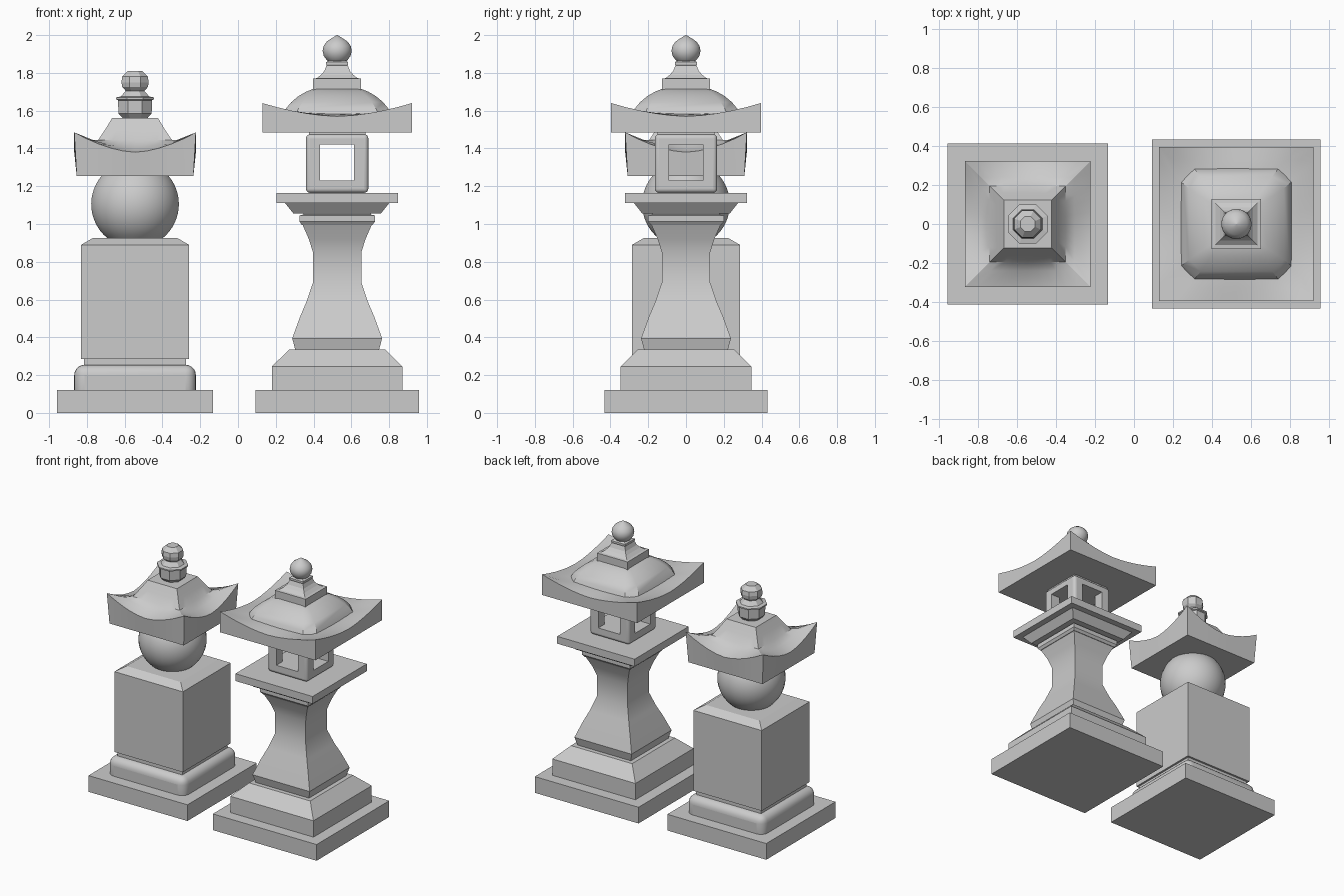
import bpy, bmesh
from math import pi, cos, sin, radians

if "Cube" in bpy.data.objects:
    bpy.data.objects.remove(bpy.data.objects["Cube"])

LX, RX = -0.545, 0.525   # axes of the two lanterns


def finish(name, verts, faces, x, smooth=None):
    me = bpy.data.meshes.new(name)
    me.from_pydata(verts, [], faces)
    bm = bmesh.new()
    bm.from_mesh(me)
    bmesh.ops.recalc_face_normals(bm, faces=bm.faces)
    bm.to_mesh(me)
    bm.free()
    ob = bpy.data.objects.new(name, me)
    bpy.context.collection.objects.link(ob)
    ob.location.x = x
    if smooth:
        bpy.ops.object.select_all(action='DESELECT')
        ob.select_set(True)
        bpy.context.view_layer.objects.active = ob
        bpy.ops.object.shade_smooth_by_angle(angle=radians(smooth))
    return ob


def skin(name, rings, x, smooth=None):
    """Bridge equal-length closed rings and cap both ends."""
    n = len(rings[0])
    verts = [p for r in rings for p in r]
    faces = [(k*n+i, k*n+(i+1) % n, (k+1)*n+(i+1) % n, (k+1)*n+i)
             for k in range(len(rings)-1) for i in range(n)]
    faces += [tuple(range(n)), tuple(range(len(verts)-n, len(verts)))]
    return finish(name, verts, faces, x, smooth)


def loft(name, x, profile, n=4, smooth=None):
    """n-sided stack with flats to the front; profile = (half width, z)."""
    rings = [[(h/cos(pi/n)*cos((2*i+1)*pi/n), h/cos(pi/n)*sin((2*i+1)*pi/n), z)
              for i in range(n)] for h, z in profile]
    return skin(name, rings, x, smooth)


def roof(name, x, levels, power=1.7, n=10):
    """Square roof; levels = (half width, z mid side, z corner)."""
    rings = []
    for h, zm, zc in levels:
        ring = []
        for s in range(4):
            c, d = cos(s*pi/2), sin(s*pi/2)
            for i in range(n):
                t = -1 + 2*i/n
                px, py = h*t, -h
                ring.append((px*c-py*d, px*d+py*c, zm+(zc-zm)*abs(t)**power))
        rings.append(ring)
    return skin(name, rings, x, 25)


def box(name, x, hx, hy, z0, z1, bevel=0):
    v = [(a, b, z) for z in (z0, z1) for a, b in
         ((-hx, -hy), (hx, -hy), (hx, hy), (-hx, hy))]
    f = [(0, 1, 2, 3), (4, 5, 6, 7)] + [(i, (i+1) % 4, (i+1) % 4+4, i+4) for i in range(4)]
    ob = finish(name, v, f, x, 35 if bevel else None)
    if bevel:
        m = ob.modifiers.new('bevel', 'BEVEL')
        m.width, m.segments = bevel, 5
    return ob


# --- left tower ---
loft('left_plinth', LX, [(.412, 0), (.412, .122)])
box('left_rounded_step', LX, .322, .322, .06, .255, .055)
loft('left_neck', LX, [(.27, .25), (.27, .29)])
loft('left_body', LX, [(.285, .285), (.285, .89), (.225, .925)])
R, C = .232, 1.105
angles = [-.89 + i*(.89+.70)/14 for i in range(15)]
loft('left_globe', LX, [(R*cos(a), C+R*sin(a)) for a in angles], 32, 40)
roof('left_roof', LX, [(.309, 1.255, 1.255), (.322, 1.38, 1.485), (.24, 1.405, 1.445),
                       (.195, 1.445, 1.445), (.158, 1.50, 1.50), (.122, 1.56, 1.56)])
loft('left_finial_bowl', LX, [(.065, 1.56), (.088, 1.585), (.09, 1.655), (.101, 1.66),
                              (.101, 1.67), (.075, 1.675), (.045, 1.71)], 8)
loft('left_finial_knob', LX, [(.035, 1.69), (.068, 1.725), (.072, 1.75), (.068, 1.78),
                              (.038, 1.81)], 8)

# --- right lantern: base and pillar ---
loft('right_plinth', RX, [(.432, 0), (.432, .122)])
loft('right_step', RX, [(.346, .122), (.346, .245), (.255, .335)])
loft('right_pillar', RX, [(.222, .335), (.238, .395), (.196, .51), (.162, .59), (.128, .69),
                          (.128, .85), (.15, .92), (.185, 1.0)], 4, 25)
loft('right_pillar_ring', RX, [(.187, .995), (.2, 1.013), (.2, 1.045), (.178, 1.05), (.178, 1.06)])
loft('right_shelf', RX, [(.232, 1.056), (.275, 1.11), (.322, 1.11), (.322, 1.165)])

# --- firebox, pierced both ways ---
fire = box('right_firebox', RX, .165, .165, 1.165, 1.475, .022)
for name, hx, hy in (('window_cutter_x', .3, .09), ('window_cutter_y', .0899, .3)):
    cut = box(name, RX, hx, hy, 1.23, 1.42)
    cut.hide_render = True
    cut.hide_set(True)
    m = fire.modifiers.new(name, 'BOOLEAN')
    m.operation, m.object, m.solver = 'DIFFERENCE', cut, 'EXACT'
loft('right_firebox_cap', RX, [(.15, 1.465), (.15, 1.49)])

# --- right roof: eaves, chamfered dome, collar and onion finial ---
roof('right_eaves', RX, [(.396, 1.485, 1.485), (.396, 1.57, 1.64), (.33, 1.578, 1.605),
                         (.26, 1.585, 1.585)])
dome = []
for h, z, c in ((.287, 1.575, .068), (.272, 1.61, .066), (.243, 1.645, .06), (.205, 1.677, .05),
                (.165, 1.70, .035), (.12, 1.718, .02)):
    d = h-c
    dome.append([(h, -d, z), (h, d, z), (d, h, z), (-d, h, z),
                 (-h, d, z), (-h, -d, z), (-d, -h, z), (d, -h, z)])
skin('right_roof_dome', dome, RX, 30)
loft('right_roof_collar', RX, [(.127, 1.71), (.127, 1.77), (.108, 1.772), (.085, 1.79),
                               (.068, 1.81), (.056, 1.84)])
loft('right_finial_foot', RX, [(.05, 1.83), (.058, 1.845), (.058, 1.857), (.045, 1.865)], 4)
loft('right_finial_onion', RX, [(.035, 1.85), (.055, 1.868), (.071, 1.89), (.077, 1.917),
                                (.072, 1.942), (.055, 1.966), (.03, 1.983), (.002, 2.0)], 24, 40)
